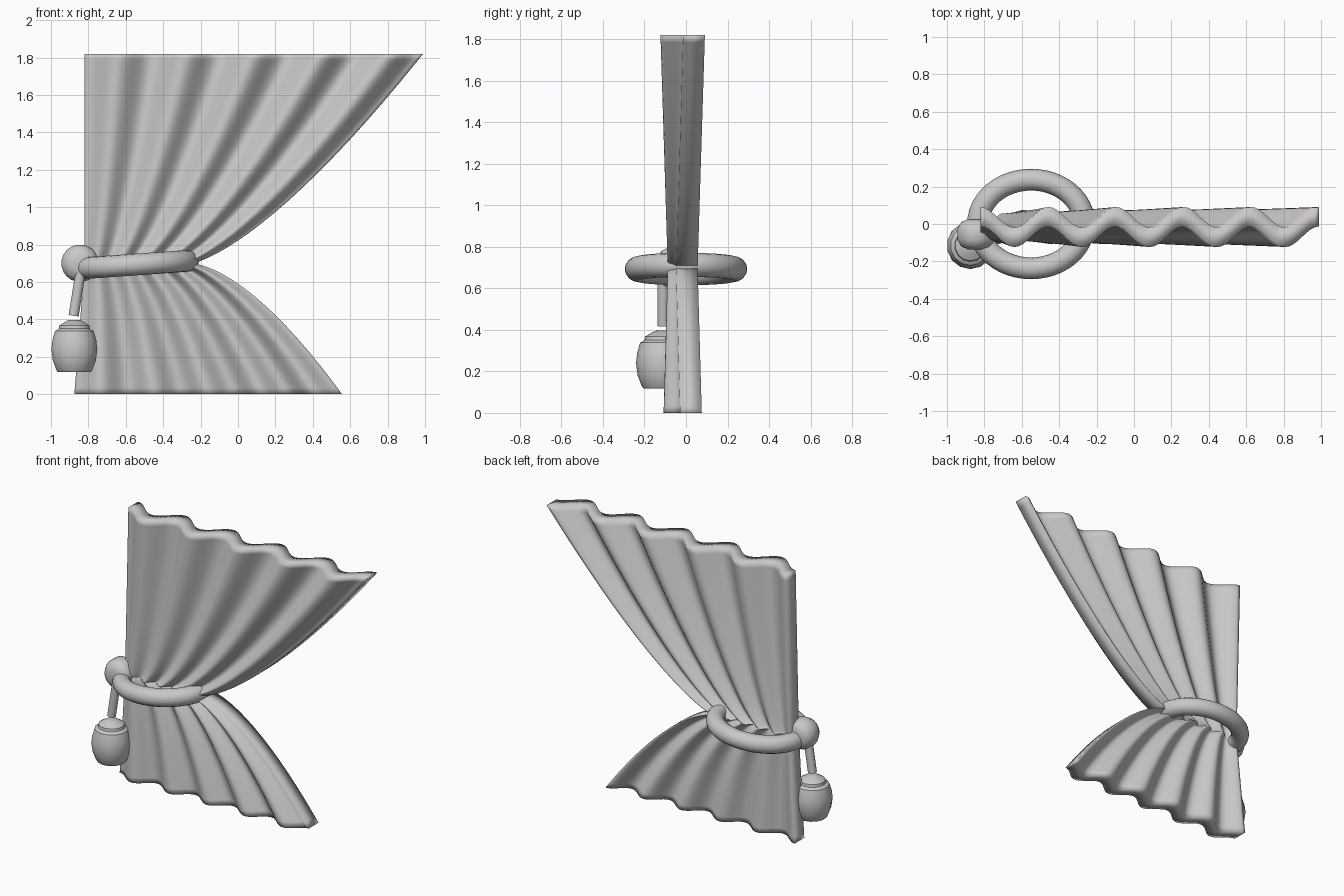
import bpy, bmesh, math
from mathutils import Vector

cube = bpy.data.objects.get("Cube")
if cube:
    bpy.data.objects.remove(cube)

cloth = bpy.data.materials.new("warm grey")
cloth.use_nodes = True
colour = (0.60, 0.575, 0.585, 1)
cloth.diffuse_color = colour
cloth.node_tree.nodes["Principled BSDF"].inputs["Base Color"].default_value = colour

TOP, TIE = 1.82, 0.70
FOLDS, COLS = 5, 80


def finish(name, bm, angle=None):
    bmesh.ops.recalc_face_normals(bm, faces=bm.faces)
    mesh = bpy.data.meshes.new(name)
    bm.to_mesh(mesh)
    bm.free()
    mesh.materials.append(cloth)
    obj = bpy.data.objects.new(name, mesh)
    bpy.context.collection.objects.link(obj)
    bpy.ops.object.select_all(action='DESELECT')
    obj.select_set(True)
    bpy.context.view_layer.objects.active = obj
    if angle is None:
        bpy.ops.object.shade_smooth()
    else:
        bpy.ops.object.shade_smooth_by_angle(angle=math.radians(angle))
    return obj


def bridge(bm, rings, closed=False):
    """Join equal loops of vertices with quads."""
    pairs = list(zip(rings, rings[1:]))
    if closed:
        pairs.append((rings[-1], rings[0]))
    for a, b in pairs:
        for i in range(len(a)):
            j = (i + 1) % len(a)
            bm.faces.new((a[i], a[j], b[j], b[i]))


def lathe(name, profile, centre, axis, sides, angle):
    """Turn (radius, height) points around the y or z axis."""
    bm = bmesh.new()
    rings = []
    for r, h in profile:
        ring = []
        for i in range(sides):
            a = math.tau * (i + 0.5) / sides
            p = (r * math.cos(a), r * math.sin(a), h)
            if axis == "y":
                p = (p[0], h, p[1])
            ring.append(bm.verts.new(Vector(p) + Vector(centre)))
        rings.append(ring)
    bridge(bm, rings)
    bm.faces.new(rings[0])
    bm.faces.new(rings[-1])
    return finish(name, bm, angle)


# Pleated curtain, gathered at the tie
def curtain_row(bm, z):
    if z >= TIE:
        t = (z - TIE) / (TOP - TIE)
        left, right, depth = -0.82, -0.25 + 1.24 * t ** 0.72, 0.02 + 0.035 * t
    else:
        t = (TIE - z) / TIE
        left, right, depth = -0.82 - 0.055 * t, -0.25 + 0.806 * t ** 0.63, 0.02 + 0.02 * t
    sides = []
    for offset in (-0.052, 0.052):
        row = []
        for i in range(COLS + 1):
            u = i / COLS
            y = -0.016 + offset + depth * math.cos(math.tau * FOLDS * u)
            row.append(bm.verts.new((left + (right - left) * u, y, z)))
        sides.append(row)
    return sides[0] + sides[1][::-1]


bm = bmesh.new()
heights = [0, 0.035]
heights += [0.035 + (TIE - 0.035) * (1 - (1 - i / 14) ** 2) for i in range(1, 15)]
heights += [TIE + (TOP - 0.035 - TIE) * (i / 18) ** 2 for i in range(1, 19)]
heights += [TOP]
rows = [curtain_row(bm, z) for z in heights]
bridge(bm, rows)
for row in (rows[0], rows[-1]):
    for i in range(COLS):
        bm.faces.new((row[i], row[i + 1], row[-2 - i], row[-1 - i]))
finish("curtain", bm)

# Oval tie-back ring, rising a little towards the open side
bm = bmesh.new()
rings = []
for i in range(48):
    a = math.tau * i / 48
    c, s = math.cos(a), math.sin(a)
    centre = Vector((-0.55 + 0.284 * c, 0.237 * s, 0.693 + 0.02 * c))
    out = Vector((0.237 * c, 0.284 * s, 0)).normalized()
    ring = []
    for k in range(16):
        b = math.tau * k / 16
        ring.append(bm.verts.new(centre + 0.058 * (out * math.cos(b) + Vector((0, 0, math.sin(b))))))
    rings.append(ring)
bridge(bm, rings, closed=True)
finish("tie_back_ring", bm)

# Rounded wall knob
lathe("wall_knob", [(0.045, -0.08), (0.08, -0.065), (0.1, -0.03), (0.1, 0.03),
                    (0.08, 0.065), (0.045, 0.08)],
      (-0.845, -0.055, 0.70), "y", 20, 50)

# Short slanted cord
cord = lathe("tassel_cord", [(0.028, -0.12), (0.028, 0.12)], (0, 0, 0), "z", 12, 40)
cord.location = (-0.86, -0.11, 0.538)
cord.rotation_euler = (0, math.radians(9), 0)

# Barrel-shaped tassel
lathe("tassel", [(0.09, 0.118), (0.098, 0.128), (0.118, 0.18), (0.126, 0.24), (0.12, 0.29),
                 (0.106, 0.338), (0.085, 0.35), (0.082, 0.368), (0.035, 0.395), (0.01, 0.398)],
      (-0.875, -0.115, 0), "z", 14, 40)
